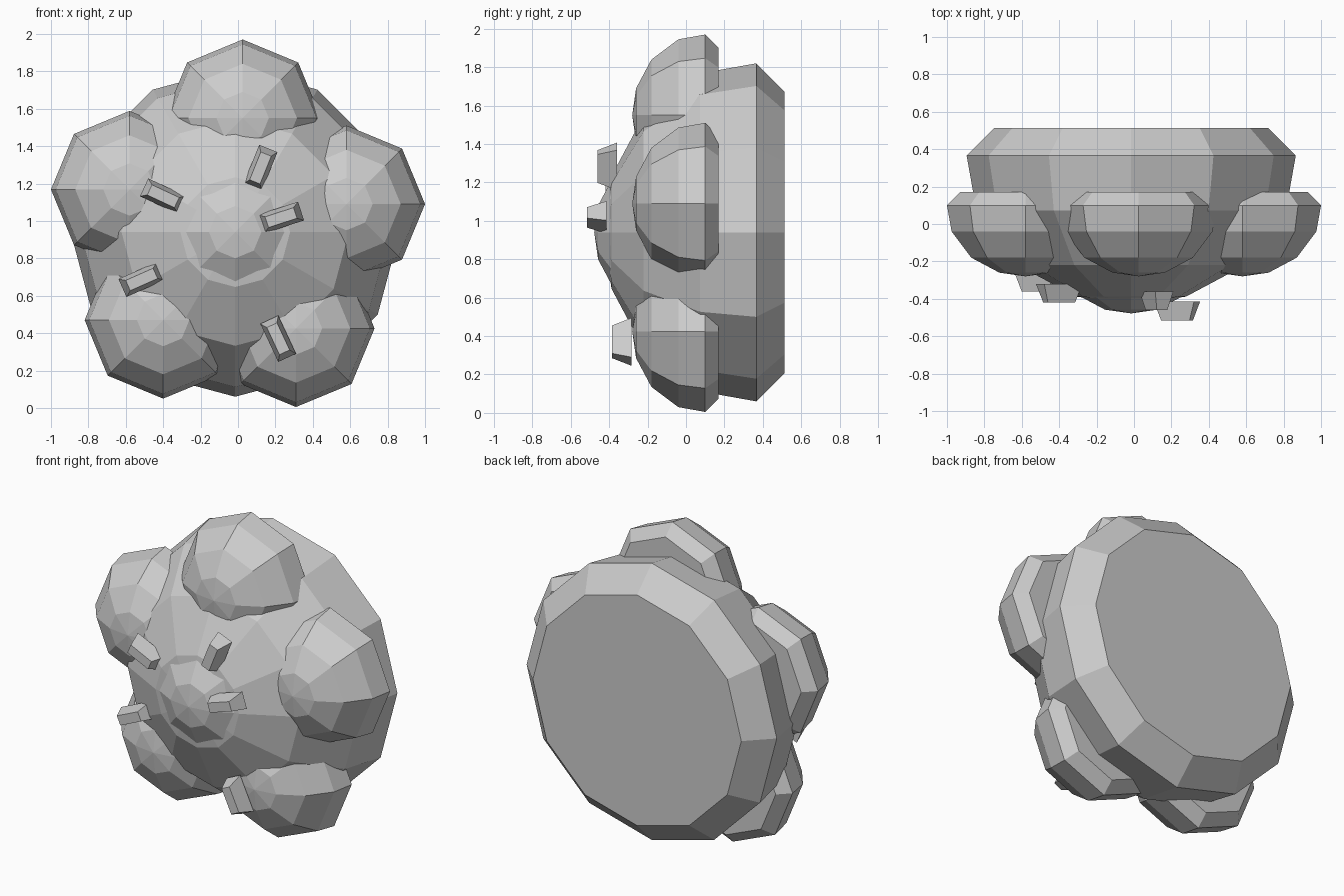
import bpy, bmesh
from math import sin, cos, pi, radians
from mathutils import Matrix, Vector

if "Cube" in bpy.data.objects:
    bpy.data.objects.remove(bpy.data.objects["Cube"], do_unlink=True)

clay = bpy.data.materials.new("plain grey")
clay.use_nodes = True
clay.diffuse_color = (0.6, 0.6, 0.6, 1)
clay.node_tree.nodes["Principled BSDF"].inputs["Base Color"].default_value = (0.6, 0.6, 0.6, 1)

# Dome outline: (radius, distance behind the tip), for a dome of radius 0.42
DOME = [(0.14, 0.02), (0.29, 0.10), (0.395, 0.24), (0.42, 0.38), (0.35, 0.45)]


def finish(name, bm):
    bmesh.ops.recalc_face_normals(bm, faces=bm.faces)
    mesh = bpy.data.meshes.new(name)
    bm.to_mesh(mesh)
    bm.free()
    mesh.materials.append(clay)
    obj = bpy.data.objects.new(name, mesh)
    bpy.context.collection.objects.link(obj)
    return obj


def dome(name, x, z, tip_y, radius, sides):
    """Faceted dome facing -y, with a bevelled rim and flat back."""
    s = radius / 0.42
    bm = bmesh.new()
    tip = bm.verts.new((x, tip_y, z))
    rings = []
    for r, d in DOME:
        rings.append([bm.verts.new((x + r * s * cos(2 * pi * i / sides), tip_y + d * s,
                                    z + r * s * sin(2 * pi * i / sides)))
                      for i in range(sides)])
    for i in range(sides):
        j = (i + 1) % sides
        bm.faces.new((tip, rings[0][i], rings[0][j]))
        for a, b in zip(rings, rings[1:]):
            bm.faces.new((a[i], b[i], b[j], a[j]))
    bm.faces.new(rings[-1])
    return finish(name, bm)


def sprinkle(name, x, z, front_y, angle):
    """Small bar that narrows toward the front."""
    bm = bmesh.new()
    bmesh.ops.create_cube(bm, size=1)
    for v in bm.verts:
        front = v.co.y < 0
        v.co.x *= 0.16 if front else 0.225
        v.co.z *= 0.06 if front else 0.105
        v.co.y *= 0.10
    place = Matrix.Translation(Vector((x, front_y + 0.05, z)))
    bm.transform(place @ Matrix.Rotation(radians(-angle), 4, 'Y'))
    return finish(name, bm)


# Main body and raised centre
dome("body", -0.015, 0.94, -0.43, 0.88, 12)
dome("centre_dome", -0.015, 0.94, -0.478, 0.42, 8)

# Five domes around the rim
for name, x, z in [("top", 0.025, 1.55), ("left", 0.58, 1.09), ("right", -0.58, 1.168),
                   ("lower_left", 0.31, 0.425), ("lower_right", -0.40, 0.47)]:
    dome(name + "_dome", x, z, -0.28, 0.42, 8)

# Sprinkles scattered on the front
for i, (x, z, y, angle) in enumerate([(0.12, 1.283, -0.46, 68), (0.23, 1.018, -0.515, 18),
                                      (-0.40, 1.132, -0.42, -25), (-0.515, 0.687, -0.36, 24),
                                      (0.215, 0.37, -0.385, -65)]):
    sprinkle(f"sprinkle_{i + 1}", x, z, y, angle)
